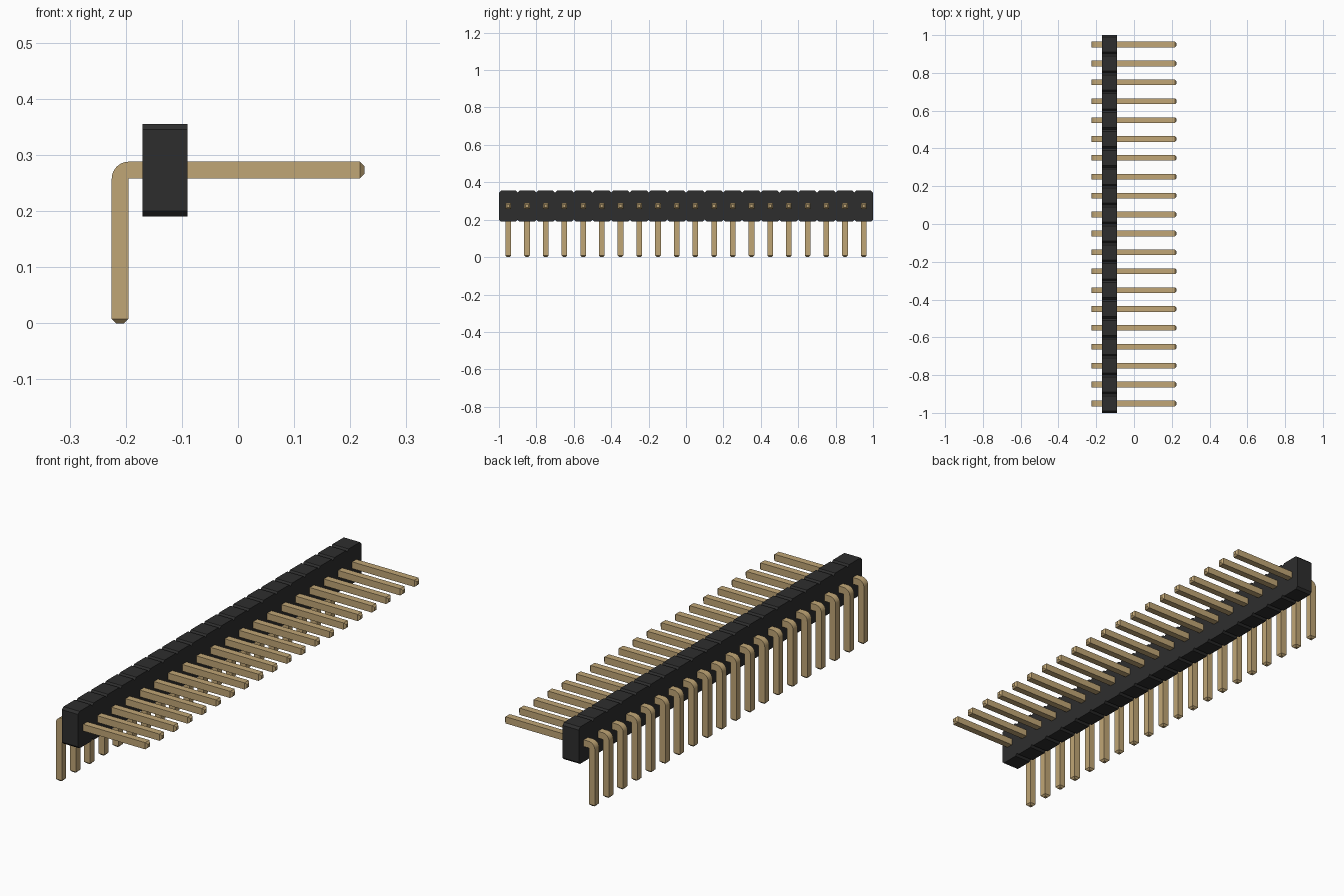
import bpy, bmesh, math
from mathutils import Vector

cube = bpy.data.objects.get("Cube")
if cube:
    bpy.data.objects.remove(cube, do_unlink=True)

COUNT, PITCH = 20, 0.1


def material(name, rgb):
    m = bpy.data.materials.new(name)
    m.use_nodes = True
    m.diffuse_color = (*rgb, 1)
    m.node_tree.nodes["Principled BSDF"].inputs["Base Color"].default_value = (*rgb, 1)
    return m


def finish(bm, name, mat):
    bmesh.ops.remove_doubles(bm, verts=bm.verts, dist=1e-5)
    bmesh.ops.recalc_face_normals(bm, faces=bm.faces)
    mesh = bpy.data.meshes.new(name)
    bm.to_mesh(mesh)
    bm.free()
    mesh.materials.append(mat)
    obj = bpy.data.objects.new(name, mesh)
    bpy.context.collection.objects.link(obj)
    return obj


black = material("black plastic", (0.027, 0.027, 0.027))
gold = material("gold metal", (0.53, 0.38, 0.18))

# Housing: one outline of chamfered cells, extruded along x
X0, X1, Z0, Z1, CH = -0.17, -0.09, 0.19, 0.355, 0.01
steps = []
for i in range(COUNT):
    y = -1 + i * PITCH
    steps += [(y, CH), (y + CH, 0), (y + PITCH - CH, 0)]
steps.append((1, CH))
outline = [(y, Z0 + d) for y, d in steps] + [(y, Z1 - d) for y, d in reversed(steps)]
bm = bmesh.new()
cap = bm.faces.new([bm.verts.new((X0, y, z)) for y, z in outline])
new = bmesh.ops.extrude_face_region(bm, geom=[cap], use_keep_orig=True)["geom"]
bmesh.ops.translate(bm, vec=(X1 - X0, 0, 0),
                    verts=[v for v in new if isinstance(v, bmesh.types.BMVert)])
finish(bm, "housing", black)

# Pin: square section swept up the leg, round the bend and out along x
W, TIP = 0.03, 0.008
pivot = Vector((-0.195, 0, 0.258))
END = 0.225


def section(inner, out, inset=0):
    a, b, h = inner + out * inset, inner + out * (W - inset), W / 2 - inset
    return [p + Vector((0, s * h, 0)) for p, s in ((a, -1), (b, -1), (b, 1), (a, 1))]


left, up = Vector((-1, 0, 0)), Vector((0, 0, 1))
rings = [section(Vector((pivot.x, 0, 0)), left, TIP),
         section(Vector((pivot.x, 0, TIP)), left)]
for k in range(9):
    t = k / 8 * math.pi / 2
    rings.append(section(pivot, left * math.cos(t) + up * math.sin(t)))
rings += [section(Vector((END - TIP, 0, pivot.z)), up),
          section(Vector((END, 0, pivot.z)), up, TIP)]

bm = bmesh.new()
loops = [[bm.verts.new(p) for p in ring] for ring in rings]
for a, b in zip(loops, loops[1:]):
    for j in range(4):
        n = (j + 1) % 4
        bm.faces.new((a[j], a[n], b[n], b[j]))
bm.faces.new(loops[0])
bm.faces.new(loops[-1])
bmesh.ops.translate(bm, verts=bm.verts, vec=(0, -1 + PITCH / 2, 0))
pins = finish(bm, "pins", gold)

# Repeat the pin along the row
row = pins.modifiers.new("row", "ARRAY")
row.count = COUNT
row.use_relative_offset = False
row.use_constant_offset = True
row.constant_offset_displace = (0, PITCH, 0)

# Smooth the bend, keep the edges sharp
bpy.ops.object.select_all(action="DESELECT")
pins.select_set(True)
bpy.context.view_layer.objects.active = pins
bpy.ops.object.shade_smooth_by_angle(angle=math.radians(30))
